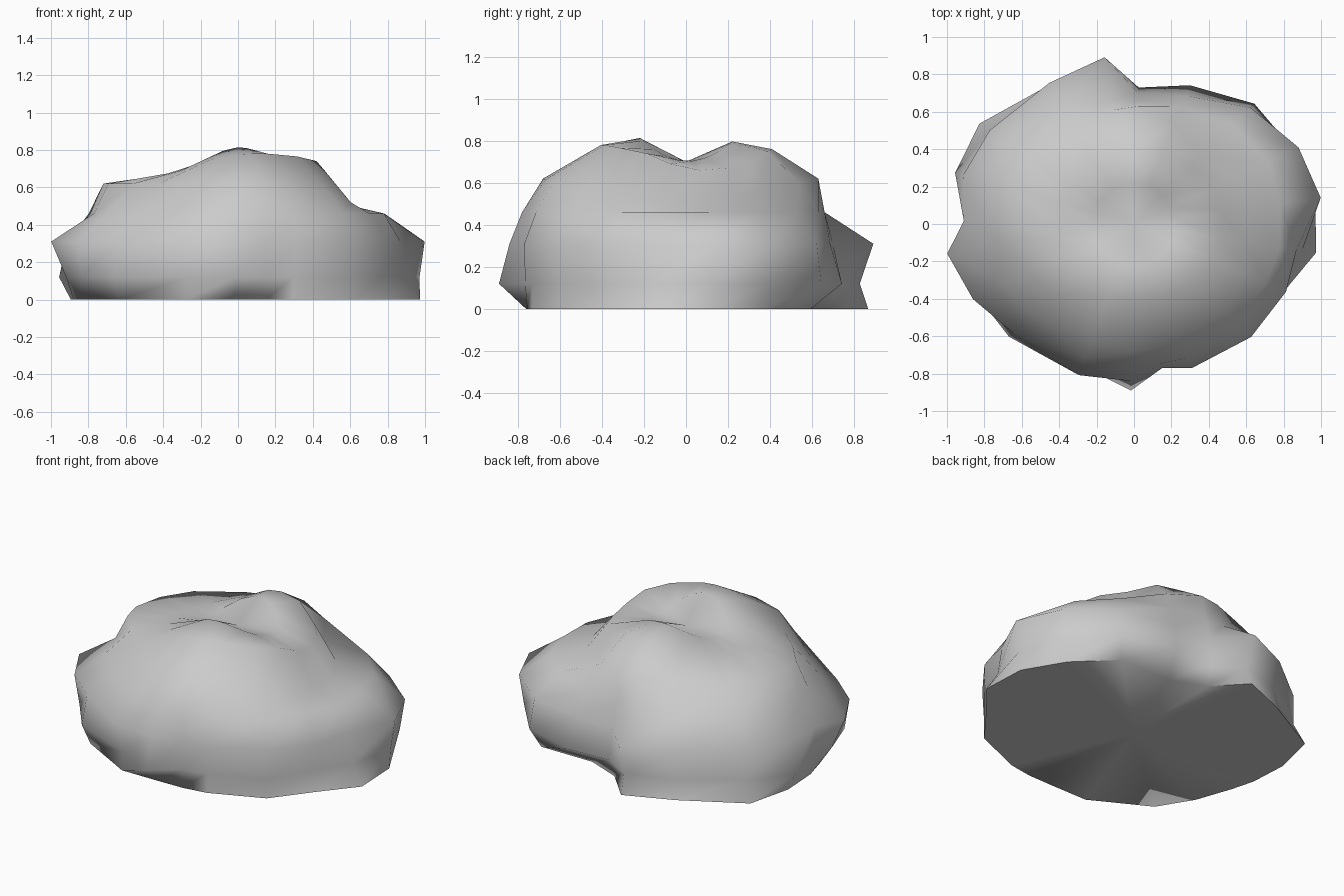
import bpy, bmesh, math

# Boulder sectors: angle, radius at each level below, shoulder height
LEVELS = (0.0, 0.12, 0.31, 0.46, 0.62)
SECTORS = [
    (8, .97, .98, 1.008, .79, .60, .66),
    (25, .90, .94, .97, .79, .57, .67),
    (45, .84, .91, .88, .75, .50, .68),
    (68, .64, .80, .74, .68, .58, .75),
    (88, .68, .73, .70, .66, .63, .76),
    (100, .88, .84, .905, .67, .62, .75),
    (121, .87, .85, .88, .75, .62, .69),
    (147, .985, .92, .92, .81, .68, .665),
    (164, .93, .995, .95, .83, .71, .66),
    (179, .88, .91, .91, .79, .72, .665),
    (189, .85, .93, 1.011, .78, .70, .665),
    (205, .84, .92, .95, .77, .62, .675),
    (222, .85, .90, .87, .72, .57, .69),
    (250, .81, .81, .86, .76, .65, .75),
    (269, .76, .89, .84, .78, .68, .775),
    (281, .77, .78, .785, .76, .68, .78),
    (292, .79, .79, .83, .77, .68, .78),
    (316, .86, .86, .87, .78, .69, .765),
    (336, .88, .84, .89, .77, .66, .74),
    (351, .985, .91, .88, .79, .60, .69),
]

bm = bmesh.new()
columns = []
for angle, *radii, shoulder in SECTORS:
    a = math.radians(angle)
    # Side levels (ledge dips to the right), shoulder, two-humped crown
    right = max(0, math.cos(a)) ** 2
    crown = .695 + .11 * math.sin(a) ** 2 + .012 * math.cos(a + math.pi / 4)
    profile = list(zip(radii, LEVELS[:4] + (.62 - .12 * right,)))
    profile += [(.41 + .06 * right, shoulder), (.22, crown)]
    columns.append([bm.verts.new((r * math.cos(a), r * math.sin(a), z))
                    for r, z in profile])

# Skin the sides and close the crown and the flat base
top = bm.verts.new((0, 0, .70))
base = bm.verts.new((0, 0, 0))
for i, c in enumerate(columns):
    n = columns[(i + 1) % len(columns)]
    for j in range(len(c) - 1):
        bm.faces.new((c[j], n[j], n[j + 1], c[j + 1]))
    bm.faces.new((c[-1], n[-1], top))
    bm.faces.new((n[0], c[0], base))
bmesh.ops.recalc_face_normals(bm, faces=bm.faces)

mesh = bpy.data.meshes.new("boulder")
bm.to_mesh(mesh)
bm.free()
boulder = bpy.data.objects.new("boulder", mesh)
bpy.context.collection.objects.link(boulder)
bpy.context.view_layer.objects.active = boulder
boulder.select_set(True)
bpy.ops.object.shade_smooth_by_angle(angle=math.radians(62))
